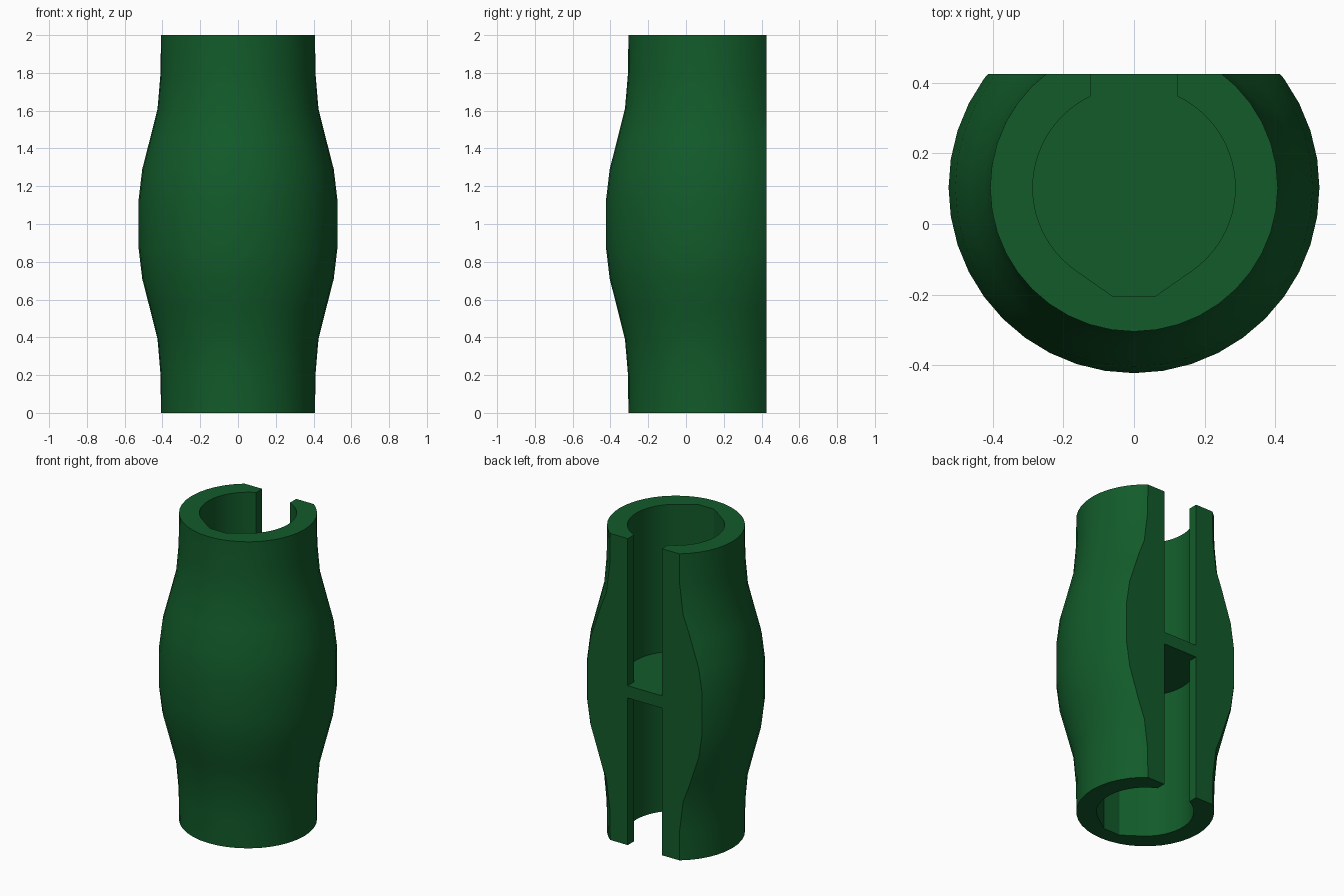
import bpy, bmesh, math

cube = bpy.data.objects.get("Cube")
if cube:
    bpy.data.objects.remove(cube, do_unlink=True)

AXIS_Y = 0.103     # the bulging tube's axis sits ahead of the flat back
BACK_Y = 0.425
WEB = 0.04         # half thickness of the middle web
SIDES = 40

green = bpy.data.materials.new("dark_green")
green.use_nodes = True
color = (0.006, 0.105, 0.023, 1)
green.diffuse_color = color
green.node_tree.nodes["Principled BSDF"].inputs["Base Color"].default_value = color


def add_object(name, bm):
    bmesh.ops.recalc_face_normals(bm, faces=bm.faces)
    mesh = bpy.data.meshes.new(name)
    bm.to_mesh(mesh)
    bm.free()
    mesh.materials.append(green)
    obj = bpy.data.objects.new(name, mesh)
    bpy.context.collection.objects.link(obj)
    return obj


def prism(name, outline, z0, z1):
    bm = bmesh.new()
    face = bm.faces.new([bm.verts.new((x, y, z0)) for x, y in outline])
    top = bmesh.ops.extrude_face_region(bm, geom=[face])["geom"]
    verts = [v for v in top if isinstance(v, bmesh.types.BMVert)]
    bmesh.ops.translate(bm, verts=verts, vec=(0, 0, z1 - z0))
    return add_object(name, bm)


# Bulging body, a lathed profile symmetric about mid height
lower = [(0.408, 0), (0.41, 0.2), (0.426, 0.39), (0.466, 0.55), (0.507, 0.71), (0.526, 0.87)]
profile = lower + [(r, 2 - z) for r, z in reversed(lower)]
bm = bmesh.new()
rings = []
for r, z in profile:
    angles = [2 * math.pi * i / SIDES for i in range(SIDES)]
    rings.append([bm.verts.new((r * math.sin(a), AXIS_Y - r * math.cos(a), z)) for a in angles])
for low, high in zip(rings, rings[1:]):
    for i in range(SIDES):
        j = (i + 1) % SIDES
        bm.faces.new((low[i], low[j], high[j], high[i]))
bm.faces.new(rings[0])
bm.faces.new(rings[-1])
body = add_object("bulging_sleeve", bm)

# Keyhole outline: truncated front point, round bore, slot through the back
bore, slot = 0.287, 0.123
start = math.radians(35)
end = math.pi - math.asin(slot / bore)
half = [(0.06, -0.205)]
for i in range(25):
    a = start + (end - start) * i / 24
    half.append((bore * math.sin(a), AXIS_Y - bore * math.cos(a)))
half.append((slot, 0.8))
outline = half + [(-x, y) for x, y in reversed(half)]

cutters = [
    prism("lower_bore_cutter", outline, -0.1, 1 - WEB),
    prism("upper_bore_cutter", outline, 1 + WEB, 2.1),
    prism("back_cutter", [(-1, BACK_Y), (1, BACK_Y), (1, 1), (-1, 1)], -0.1, 2.1),
]

# Cut the bores and the flat back
bpy.context.view_layer.objects.active = body
body.select_set(True)
for cutter in cutters:
    cutter.hide_render = True
    mod = body.modifiers.new(cutter.name, "BOOLEAN")
    mod.operation = "DIFFERENCE"
    mod.solver = "EXACT"
    mod.object = cutter
    bpy.ops.object.modifier_apply(modifier=mod.name)
for cutter in cutters:
    bpy.data.objects.remove(cutter, do_unlink=True)

bpy.ops.object.shade_smooth_by_angle(angle=math.radians(25))
